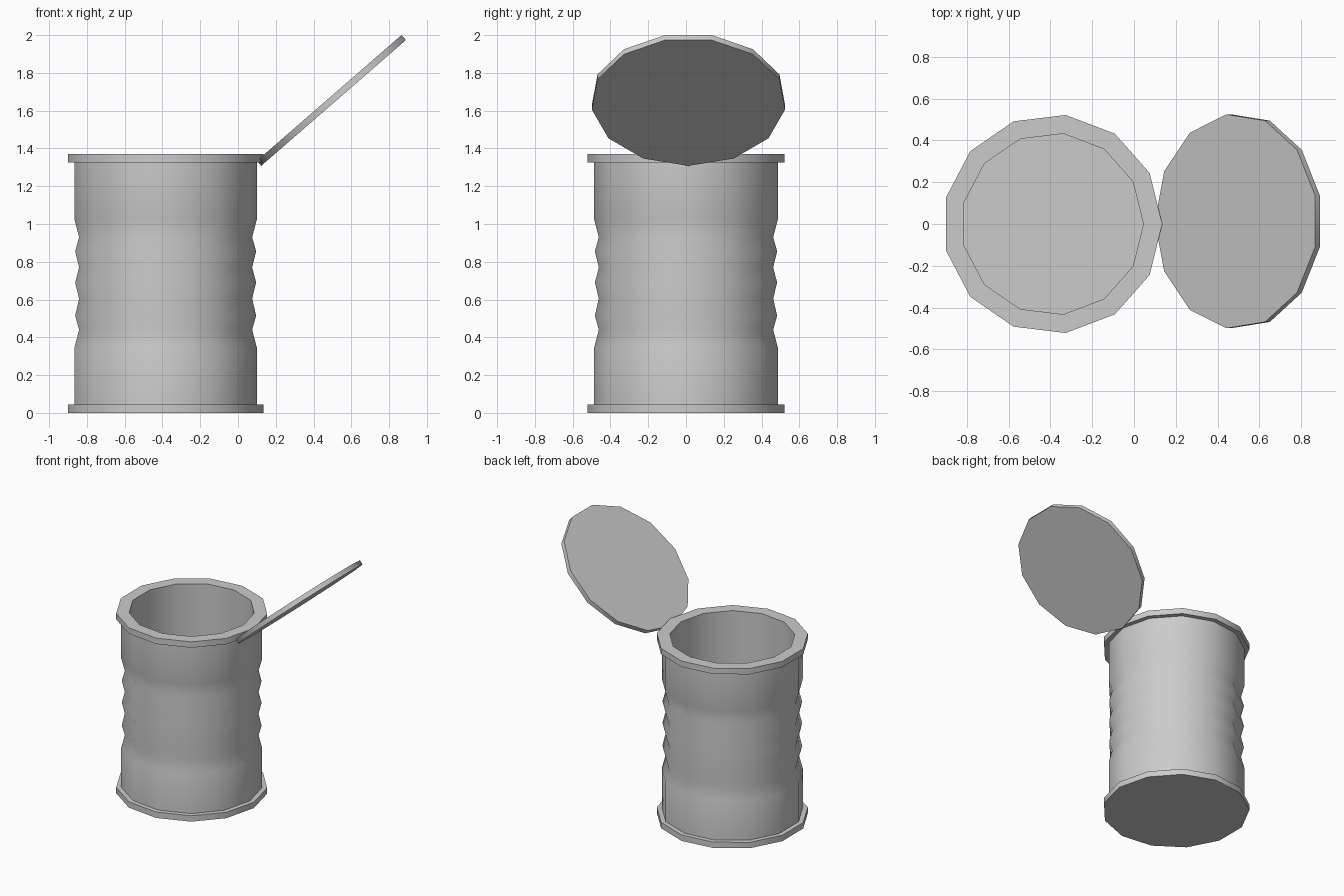
import bpy, bmesh, math
from mathutils import Matrix

if "Cube" in bpy.data.objects:
    bpy.data.objects.remove(bpy.data.objects["Cube"])

SIDES = 13


def lathe(name, profile, matrix, start=0.0):
    """Revolve an (r, z) profile with flat caps at both ends."""
    bm = bmesh.new()
    rings = []
    for r, z in profile:
        ring = []
        for i in range(SIDES):
            a = start + 2 * math.pi * i / SIDES
            ring.append(bm.verts.new((r * math.cos(a), r * math.sin(a), z)))
        rings.append(ring)
    for low, high in zip(rings, rings[1:]):
        for i in range(SIDES):
            j = (i + 1) % SIDES
            bm.faces.new((low[i], low[j], high[j], high[i]))
    bm.faces.new(rings[0][::-1])
    bm.faces.new(rings[-1])
    bmesh.ops.transform(bm, matrix=matrix, verts=bm.verts)
    bmesh.ops.recalc_face_normals(bm, faces=bm.faces)
    mesh = bpy.data.meshes.new(name)
    bm.to_mesh(mesh)
    bm.free()
    obj = bpy.data.objects.new(name, mesh)
    bpy.context.collection.objects.link(obj)
    bpy.ops.object.select_all(action='DESELECT')
    obj.select_set(True)
    bpy.context.view_layer.objects.active = obj
    bpy.ops.object.shade_smooth_by_angle(angle=math.radians(40))
    return obj


# Can: base rim, ribbed wall, top rim, then down the inside to the floor
rim, wall, inner = 0.525, 0.49, 0.435
ribs = [(0.465, 0.44), (0.486, 0.515), (0.465, 0.605), (0.486, 0.69),
        (0.465, 0.77), (0.486, 0.855), (0.465, 0.93)]
can_profile = ([(rim, 0), (rim, 0.045), (wall, 0.045), (wall, 0.345)] + ribs +
               [(wall, 1.025), (wall, 1.325), (rim, 1.325), (rim, 1.37),
                (inner, 1.37), (inner, 0.045)])
lathe("can_body", can_profile, Matrix.Translation((-0.39, 0, 0)))

# Lid: thin disc swung open, one corner touching the top rim
lid_matrix = (Matrix.Translation((0.50, 0.013, 1.659)) @
              Matrix.Rotation(math.radians(-41), 4, 'Y'))
lathe("lid", [(0.515, -0.0175), (0.515, 0.0175)], lid_matrix, math.pi)
